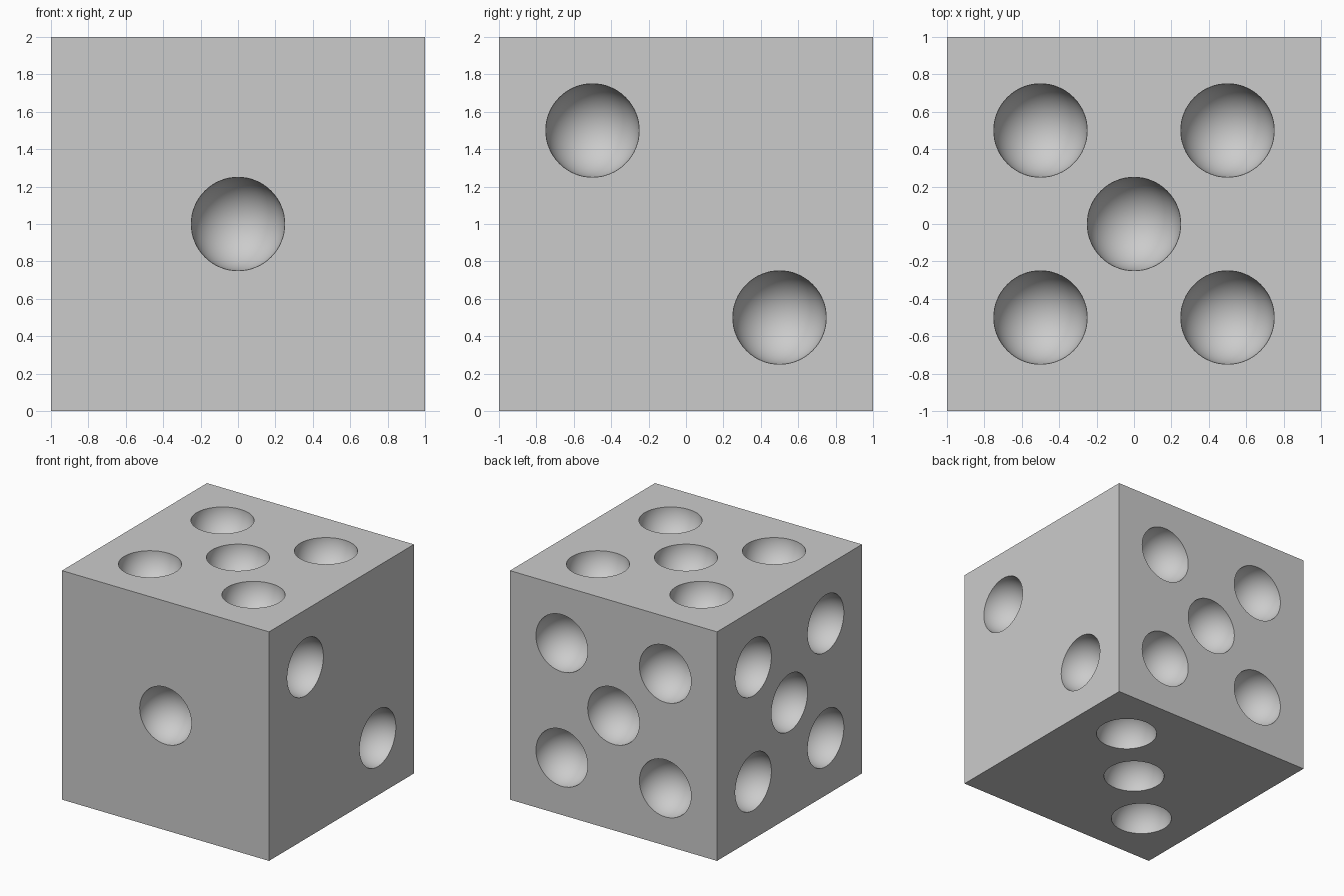
import bpy
import bmesh
from mathutils import Matrix, Vector

if "Cube" in bpy.data.objects:
    bpy.data.objects.remove(bpy.data.objects["Cube"], do_unlink=True)

PIP_RADIUS = 0.25
OFFSET = 0.5
CENTRE = Vector((0, 0, 1))

# One plain material for the whole die
grey = bpy.data.materials.new("light_grey")
grey.use_nodes = True
colour = (0.6, 0.6, 0.6, 1)
grey.diffuse_color = colour
grey.node_tree.nodes["Principled BSDF"].inputs["Base Color"].default_value = colour


def make_object(name, bm):
    mesh = bpy.data.meshes.new(name)
    bm.to_mesh(mesh)
    bm.free()
    mesh.materials.append(grey)
    obj = bpy.data.objects.new(name, mesh)
    bpy.context.collection.objects.link(obj)
    return obj


# Pip layouts in the two in-plane axes of a face
one = [(0, 0)]
two = [(-1, 1), (1, -1)]
three = [(-1, -1), (0, 0), (1, 1)]
five = one + [(a, b) for a in (-1, 1) for b in (-1, 1)]

# Face normal, first and second in-plane axis, layout
X, Y, Z = Vector((1, 0, 0)), Vector((0, 1, 0)), Vector((0, 0, 1))
faces = [
    (-Y, X, Z, one),
    (X, Y, Z, two),
    (-Z, X, Y, three),
    (Z, X, Y, five),
    (Y, X, Z, five),
    (-X, Y, Z, five),
]

# Die body
bm = bmesh.new()
bmesh.ops.create_cube(bm, size=2, matrix=Matrix.Translation(CENTRE))
die = make_object("die_body", bm)

# Sphere cutters, poles along each face normal
bm = bmesh.new()
for normal, u, v, layout in faces:
    turn = Z.rotation_difference(normal).to_matrix().to_4x4()
    for a, b in layout:
        place = Matrix.Translation(CENTRE + normal + (u * a + v * b) * OFFSET)
        bmesh.ops.create_uvsphere(bm, u_segments=64, v_segments=33,
                                  radius=PIP_RADIUS, matrix=place @ turn)
cutter = make_object("pip_cutter", bm)
cutter.hide_render = True

# Carve the pips, then keep only the finished body
carve = die.modifiers.new("carve_pips", "BOOLEAN")
carve.operation = "DIFFERENCE"
carve.solver = "EXACT"
carve.object = cutter
bpy.ops.object.select_all(action="DESELECT")
die.select_set(True)
bpy.context.view_layer.objects.active = die
bpy.ops.object.modifier_apply(modifier=carve.name)
bpy.data.objects.remove(cutter, do_unlink=True)

# Smooth hollows with crisp rims and cube edges
bpy.ops.object.shade_smooth_by_angle()
